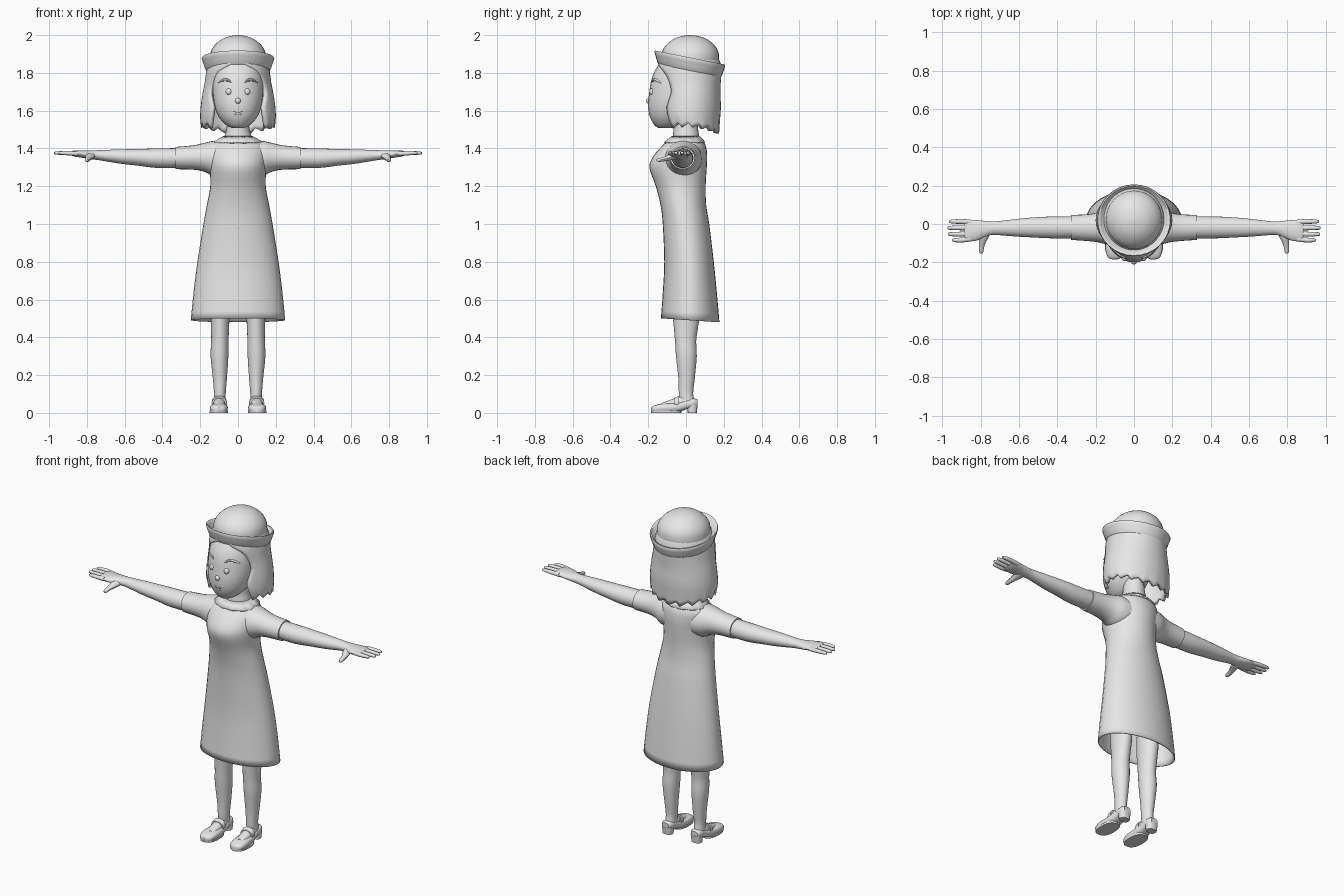
import bpy, bmesh, math
from mathutils import Vector

grey = bpy.data.materials.new("plain_grey")
grey.diffuse_color = (0.8, 0.8, 0.8, 1)


def finish(name, bm, mirror=False, solid=0, angle=40):
    bmesh.ops.recalc_face_normals(bm, faces=bm.faces[:])
    me = bpy.data.meshes.new(name)
    bm.to_mesh(me)
    bm.free()
    me.materials.append(grey)
    ob = bpy.data.objects.new(name, me)
    bpy.context.collection.objects.link(ob)
    if solid:
        m = ob.modifiers.new("thickness", 'SOLIDIFY')
        m.thickness, m.offset = solid, -1
    if mirror:
        ob.modifiers.new("mirror", 'MIRROR').use_mirror_merge = False
    bpy.ops.object.select_all(action='DESELECT')
    bpy.context.view_layer.objects.active = ob
    ob.select_set(True)
    bpy.ops.object.shade_smooth_by_angle(angle=math.radians(angle))
    return ob


def smooth_rings(rings, steps):
    """Catmull-Rom interpolation between cross-sections."""
    out = []
    for i in range(len(rings) - 1):
        p0, p1, p2, p3 = (rings[min(max(i + k, 0), len(rings) - 1)] for k in (-1, 0, 1, 2))
        for s in range(steps):
            t = s / steps
            out.append([0.5 * (2 * b + (c - a) * t + (2 * a - 5 * b + 4 * c - d) * t * t
                               + (3 * b - a - 3 * c + d) * t ** 3)
                        for a, b, c, d in zip(p0, p1, p2, p3)])
    return out + [rings[-1]]


def loft(name, axis, rings, n=24, steps=3, power=1.0, caps=(True, True),
         warp=None, **kw):
    """Ring = (position on axis, centre a, centre b, radius a, radius b)."""
    bm = bmesh.new()
    rows = []
    for t, a, b, ra, rb in smooth_rings(rings, steps):
        row = []
        for i in range(n):
            c, s = math.cos(math.tau * i / n), math.sin(math.tau * i / n)
            u = a + ra * math.copysign(abs(c) ** power, c)
            v = b + rb * math.copysign(abs(s) ** power, s)
            p = Vector({'x': (t, u, v), 'y': (u, t, v), 'z': (u, v, t)}[axis])
            row.append(bm.verts.new(warp(p) if warp else p))
        rows.append(row)
    for r, q in zip(rows, rows[1:]):
        for i in range(n):
            bm.faces.new((r[i], r[(i + 1) % n], q[(i + 1) % n], q[i]))
    if caps[0]:
        bm.faces.new(rows[0])
    if caps[1]:
        bm.faces.new(rows[-1])
    return finish(name, bm, **kw)


def ball(name, loc, size, **kw):
    bm = bmesh.new()
    bmesh.ops.create_uvsphere(bm, u_segments=16, v_segments=10, radius=1)
    for v in bm.verts:
        v.co = Vector(loc) + Vector(c * s for c, s in zip(v.co, size))
    return finish(name, bm, **kw)


# Dress body with a hem that drops at the back
def hem(p):
    if p.z < 0.6:
        p.z -= 0.06 * p.y * (0.6 - p.z) / 0.1
    return p


loft("dress", 'z', [
    (.492, 0, .022, .25, .155), (.65, 0, .02, .234, .142), (.8, 0, .016, .215, .131),
    (1.0, 0, .0, .183, .123), (1.1, 0, -.014, .165, .121), (1.2, 0, -.028, .147, .132),
    (1.3, 0, -.042, .15, .152), (1.36, 0, -.03, .155, .142), (1.41, 0, -.012, .15, .118),
    (1.44, 0, -.005, .12, .095), (1.458, 0, 0, .075, .072)],
    n=32, caps=(False, True), warp=hem, solid=.006)

# Short sleeves
loft("sleeve", 'x', [
    (.06, -.012, 1.345, .10, .095), (.13, -.014, 1.347, .096, .093),
    (.18, -.017, 1.353, .08, .076), (.24, -.019, 1.352, .07, .064),
    (.33, -.018, 1.349, .065, .059)], mirror=True)

# Scalloped collar
bm = bmesh.new()
N = 48
inner, outer = [], []
for i in range(N):
    a = math.tau * i / N
    c, s = math.cos(a), math.sin(a)
    k = 1 + .05 * abs(math.sin(6 * a))
    inner.append(bm.verts.new((.076 * c, .074 * s, 1.466)))
    outer.append(bm.verts.new((.13 * c * k, -.007 + .107 * s * k, 1.44 - .006 * k)))
for i in range(N):
    j = (i + 1) % N
    bm.faces.new((inner[i], inner[j], outer[j], outer[i]))
finish("collar", bm, solid=.008)

# Arms, palms, fingers and thumbs
loft("arm", 'x', [
    (.30, -.018, 1.35, .057, .052), (.42, -.018, 1.348, .057, .052),
    (.53, -.018, 1.353, .052, .044), (.62, -.02, 1.357, .045, .038),
    (.73, -.022, 1.364, .035, .027), (.77, -.025, 1.366, .04, .024),
    (.82, -.033, 1.37, .053, .02), (.87, -.035, 1.373, .056, .015),
    (.885, -.035, 1.374, .048, .009)], mirror=True)
for i, (y, tip) in enumerate([(.013, .965), (-.02, .975), (-.053, .972), (-.084, .95)]):
    loft(f"finger_{i + 1}", 'x', [
        (.85, y * .9 - .002, 1.372, .013, .012), (.9, y, 1.375, .013, .012),
        (tip - .012, y, 1.376, .010, .009), (tip, y, 1.375, .004, .004)],
        n=10, steps=2, mirror=True)
loft("thumb", 'y', [
    (-.155, .797, 1.338, .005, .005), (-.145, .798, 1.338, .012, .01),
    (-.11, .795, 1.345, .015, .013), (-.07, .785, 1.357, .025, .018),
    (-.03, .78, 1.364, .03, .018)], n=10, steps=2, mirror=True)

# Neck and head
loft("neck", 'z', [(1.42, 0, 0, .085, .075), (1.47, 0, 0, .07, .069),
                   (1.52, 0, -.002, .059, .064), (1.6, 0, -.01, .06, .065)])
loft("head", 'z', [
    (1.508, 0, -.11, .03, .035), (1.525, 0, -.095, .065, .073),
    (1.57, 0, -.08, .104, .112), (1.63, 0, -.067, .126, .134),
    (1.70, 0, -.055, .135, .139), (1.78, 0, -.035, .135, .144),
    (1.86, 0, -.005, .125, .13), (1.92, 0, .0, .08, .08)])

# Face details
ball("eye", (.048, -.178, 1.70), (.017, .016, .018), mirror=True)
ball("nose", (0, -.198, 1.652), (.015, .013, .015))
ball("upper_lip", (0, -.188, 1.596), (.034, .011, .007))
ball("lower_lip", (0, -.186, 1.583), (.026, .012, .008))
loft("eyebrow", 'x', [
    (.035, -.176, 1.75, .007, .004), (.055, -.171, 1.762, .008, .008),
    (.08, -.157, 1.762, .008, .007), (.106, -.134, 1.747, .008, .002)],
    n=8, steps=2, mirror=True)

# Bobbed hair: an open-fronted sheet, parted under the hat, with ragged ends
# row = (height, half-gap angle, centre y, radius x, radius y)
hair_rows = [(1.90, 0, .015, .13, .14), (1.86, 6, .015, .155, .165),
             (1.81, 38, .015, .168, .172), (1.75, 50, .018, .176, .166),
             (1.69, 52, .02, .188, .162), (1.62, 42, .02, .198, .165),
             (1.56, 45, .02, .20, .16), (1.51, 50, .025, .195, .15)]
bm = bmesh.new()
M = 36
rows = []
for k, (z, gap, cy, rx, ry) in enumerate(smooth_rings(hair_rows, 2)):
    row = []
    low = max(0, (1.58 - z) / .07)
    for i in range(M + 1):
        t = math.radians(gap + (360 - 2 * gap) * i / M)
        rag = low * (.012 * (i % 3 - 1) - .012 * math.cos(2 * t) + .008 * math.cos(t))
        bulge = 1 + .012 * low * math.sin(i * 2.1)
        row.append(bm.verts.new((rx * bulge * math.sin(t), cy - ry * bulge * math.cos(t), z + rag)))
    rows.append(row)
for r, q in zip(rows, rows[1:]):
    for i in range(M):
        bm.faces.new((r[i], r[i + 1], q[i + 1], q[i]))
finish("hair", bm, solid=.02, angle=35)


# Hat: domed crown and turned-up brim tilted towards the back
def tilt(p):
    p.z -= 0.2 * (p.y - .02)
    return p


loft("hat_crown", 'z', [
    (1.83, 0, .022, .148, .15), (1.90, 0, .022, .147, .152), (1.945, 0, .022, .125, .13),
    (1.98, 0, .022, .082, .086), (1.995, 0, .022, .04, .042), (2.0, 0, .022, .006, .006)], n=32)
loft("hat_brim", 'z', [
    (1.83, 0, .02, .14, .14), (1.812, 0, .02, .168, .165), (1.84, 0, .02, .18, .177),
    (1.875, 0, .02, .192, .187), (1.88, 0, .02, .182, .178), (1.852, 0, .02, .158, .156),
    (1.85, 0, .02, .14, .14)], n=32, steps=2, warp=tilt)

# Legs
loft("leg", 'z', [
    (.035, .098, .01, .032, .042), (.1, .096, .0, .031, .038), (.18, .096, .003, .037, .043),
    (.3, .098, .002, .047, .055), (.38, .096, -.002, .046, .056),
    (.46, .095, 0, .048, .065), (.52, .095, .002, .051, .072), (.62, .097, .005, .055, .075)],
    mirror=True)
loft("foot", 'y', [(-.13, .1, .035, .025, .016), (-.08, .1, .045, .031, .025),
                   (-.02, .098, .055, .032, .035), (.03, .098, .055, .028, .03)],
     n=16, mirror=True)

# Strapped shoes with a low heel
loft("shoe", 'y', [
    (-.185, .101, .016, .012, .012), (-.172, .102, .02, .036, .018),
    (-.13, .102, .025, .047, .024), (-.08, .1, .027, .046, .026),
    (-.035, .099, .033, .041, .027), (.005, .098, .045, .036, .025),
    (.04, .098, .053, .034, .024), (.06, .098, .053, .022, .018)],
    n=20, power=.75, mirror=True)
loft("sole", 'z', [(0, .102, -.105, .048, .08), (.012, .102, -.105, .05, .08)],
     n=24, steps=1, power=.8, mirror=True)
loft("heel", 'z', [(0, .098, .033, .03, .024), (.045, .098, .035, .034, .027)],
     n=16, steps=1, power=.7, mirror=True)
loft("strap", 'y', [(-.062, .099, .05, .04, .03), (-.038, .099, .056, .04, .034)],
     n=20, steps=1, power=.85, mirror=True)
